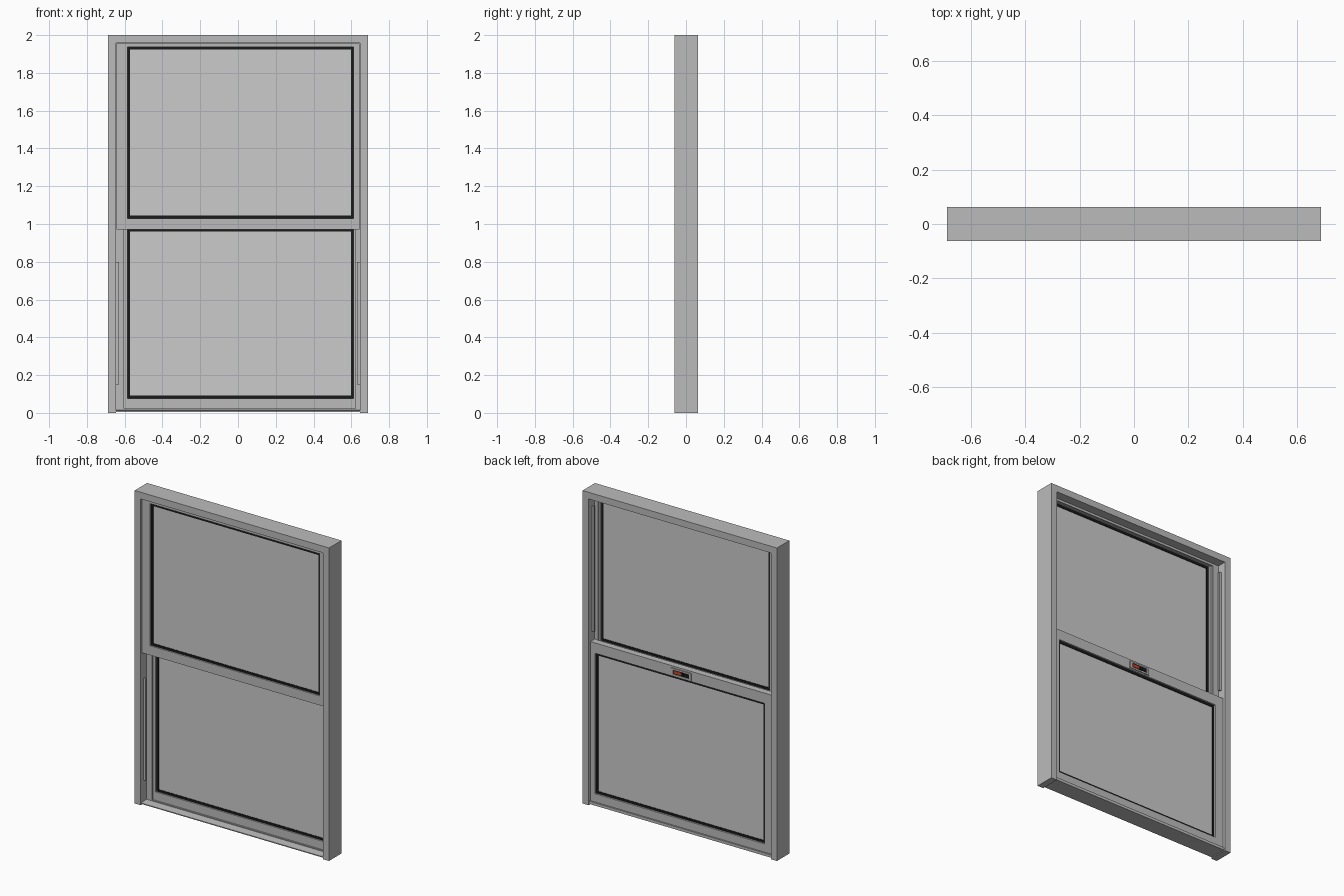
import bpy, bmesh

if "Cube" in bpy.data.objects:
    bpy.data.objects.remove(bpy.data.objects["Cube"])


def material(name, r, g, b):
    m = bpy.data.materials.new(name)
    m.diffuse_color = (r, g, b, 1)
    m.use_nodes = True
    m.node_tree.nodes["Principled BSDF"].inputs["Base Color"].default_value = m.diffuse_color
    return m


GREY = material("painted_grey", 0.5, 0.5, 0.5)
BLACK = material("rubber_black", 0.01, 0.01, 0.01)
RED = material("indicator_red", 0.6, 0.06, 0.02)


def finish(bm, name, mat):
    bmesh.ops.recalc_face_normals(bm, faces=bm.faces)
    me = bpy.data.meshes.new(name)
    bm.to_mesh(me)
    bm.free()
    ob = bpy.data.objects.new(name, me)
    bpy.context.collection.objects.link(ob)
    if mat:
        me.materials.append(mat)
    return ob


def box(name, x, y, z, mat=GREY):
    bm = bmesh.new()
    bmesh.ops.create_cube(bm, size=1)
    for v in bm.verts:
        v.co = [r[0] + (c + 0.5) * (r[1] - r[0]) for c, r in zip(v.co, (x, y, z))]
    return finish(bm, name, mat)


def ring(name, outer, inner, y, mat=GREY):
    """Mitred rectangular frame; outer and inner are (x0, x1, z0, z1)."""
    bm = bmesh.new()
    loops = []
    for (x0, x1, z0, z1), yy in ((outer, y[0]), (outer, y[1]), (inner, y[1]), (inner, y[0])):
        loops.append([bm.verts.new((px, yy, pz)) for px, pz in
                      ((x0, z0), (x1, z0), (x1, z1), (x0, z1))])
    for a in range(4):
        for i in range(4):
            p, q, j = loops[a], loops[(a + 1) % 4], (i + 1) % 4
            bm.faces.new((p[i], p[j], q[j], q[i]))
    return finish(bm, name, mat)


def extrude_x(name, profile, x0, x1, mat=GREY):
    """Solid from a (y, z) profile."""
    bm = bmesh.new()
    face = bm.faces.new([bm.verts.new((x0, y, z)) for y, z in profile])
    geo = bmesh.ops.extrude_face_region(bm, geom=[face])["geom"]
    for v in geo:
        if isinstance(v, bmesh.types.BMVert):
            v.co.x = x1
    return finish(bm, name, mat)


# Outer frame: jambs and head
for side, s in (("left", -1), ("right", 1)):
    box(side + "_jamb", sorted((s * 0.687, s * 0.645)), (-0.062, 0.063), (0, 2))
box("head", (-0.645, 0.645), (-0.062, 0.063), (1.957, 2))

# Sloped sill, set slightly above the jamb feet
extrude_x("sill", [(-0.056, 0.006), (0.056, 0.006), (0.056, 0.024),
                   (0.0, 0.022), (0.0, 0.017), (-0.056, 0.012)], -0.645, 0.645)

# Parting stop between the two sash channels
ring("parting_stop", (-0.645, 0.645, 0.015, 1.957), (-0.604, 0.621, 0.022, 1.942), (-0.005, 0.004))

# Balance tracks in the open halves of both channels
for side, s in (("left", -1), ("right", 1)):
    xs = sorted((s * 0.645, s * 0.63))
    box(side + "_lower_track", xs, (-0.034, -0.022), (0.15, 0.8))
    box(side + "_upper_track", xs, (0.018, 0.03), (1.1, 1.9))


def sash(name, z, opening_z, y, glass_y):
    opening = (-0.586, 0.612) + opening_z
    pane = (-0.571, 0.597, opening_z[0] + 0.015, opening_z[1] - 0.015)
    ring(name + "_sash", (-0.644, 0.644) + z, opening, y)
    ring(name + "_gasket", opening, pane, (glass_y - 0.011, glass_y + 0.011), BLACK)
    box(name + "_glass", pane[:2], (glass_y - 0.008, glass_y + 0.008), pane[2:], None)


# Upper sash sits forward, lower sash sits behind
sash("upper", (0.97, 1.956), (1.03, 1.938), (-0.05, -0.005), -0.03)
sash("lower", (0.022, 1.04), (0.076, 0.974), (0.004, 0.046), 0.024)

# Sash lock on the back of the meeting rail
ring("lock_plate", (-0.072, 0.072, 0.982, 1.028), (-0.056, 0.056, 0.991, 1.019), (0.046, 0.052))
box("lock_recess", (-0.056, 0.056), (0.045, 0.048), (0.991, 1.019), BLACK)
box("lock_indicator", (0.0, 0.05), (0.048, 0.051), (0.996, 1.014), RED)
box("lock_slider", (-0.02, -0.002), (0.048, 0.054), (0.994, 1.016), BLACK)
